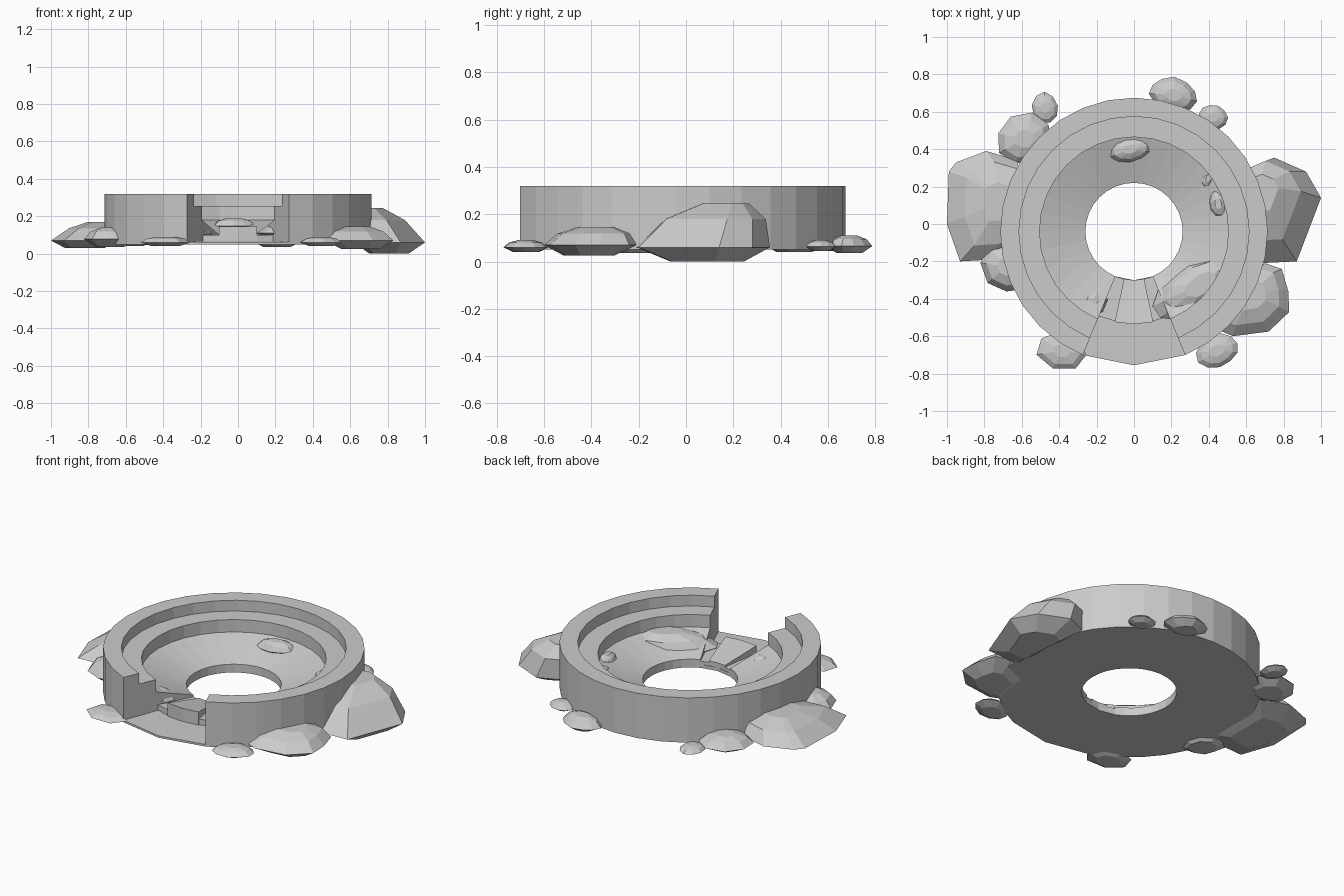
import bpy, bmesh, math, random
from mathutils import Vector

if "Cube" in bpy.data.objects:
    bpy.data.objects.remove(bpy.data.objects["Cube"])

random.seed(4)
CY = -0.04  # centre of the ring in y


def finish(name, bm):
    bmesh.ops.recalc_face_normals(bm, faces=bm.faces[:])
    me = bpy.data.meshes.new(name)
    bm.to_mesh(me)
    bm.free()
    ob = bpy.data.objects.new(name, me)
    bpy.context.collection.objects.link(ob)
    return ob


def sector(name, profile, a0, a1, n):
    """Sweep a closed (radius, z) profile between two angles, measured from the front."""
    bm = bmesh.new()
    rows = []
    for i in range(n + 1):
        a = math.radians(a0 + (a1 - a0) * i / n - 90)
        rows.append([bm.verts.new((r * math.cos(a), CY + r * math.sin(a), z)) for r, z in profile])
    m = len(profile)
    for p, q in zip(rows, rows[1:]):
        for j in range(m):
            k = (j + 1) % m
            bm.faces.new((p[j], p[k], q[k], q[j]))
    bm.faces.new(rows[0])
    bm.faces.new(rows[-1])
    return finish(name, bm)


def rock(name, outline, z0, zm, z1, top=0.4, shift=(0, 0), tilt=0.0):
    """Faceted boulder: hull of an outline repeated at four heights."""
    bm = bmesh.new()
    c = sum((Vector(p) for p in outline), Vector((0, 0))) / len(outline)
    s = Vector(shift)
    mid_scale = 0.5 + top * 0.5
    for scale, z, f in ((0.55, z0, 0), (1, zm, 0), (mid_scale + 0.08, zm + (z1 - zm) * 0.65, 0.6), (top, z1, 1)):
        for p in outline:
            v = c + (Vector(p) - c) * scale + s * f
            bm.verts.new((v.x, v.y, z + tilt * (v.x - c.x)))
    res = bmesh.ops.convex_hull(bm, input=bm.verts[:])
    junk = [v for v in res["geom_interior"] if isinstance(v, bmesh.types.BMVert)]
    bmesh.ops.delete(bm, geom=junk, context='VERTS')
    bmesh.ops.dissolve_limit(bm, angle_limit=math.radians(3), verts=bm.verts[:], edges=bm.edges[:])
    return finish(name, bm)


def pebble(name, x, y, rx, ry, z0, z1, rot=0, n=11):
    """Small boulder with a slightly irregular oval outline."""
    pts = []
    for i in range(n):
        a = 2 * math.pi * i / n
        k = random.uniform(0.92, 1.04)
        u, v = rx * k * math.cos(a), ry * k * math.sin(a)
        t = math.radians(rot)
        pts.append((x + u * math.cos(t) - v * math.sin(t), y + u * math.sin(t) + v * math.cos(t)))
    rock(name, pts, z0, z0 + (z1 - z0) * 0.4, z1, 0.35)


# Stepped ring wall with sloping basin, open at the front
sector("ring_wall", [(0.26, 0.05), (0.715, 0.05), (0.715, 0.32), (0.615, 0.32), (0.615, 0.255),
                     (0.505, 0.255), (0.505, 0.18), (0.26, 0.10)], 22.5, 337.5, 28)

# Entrance floor and stepped stones in the gap
sector("entrance_floor", [(0.26, 0.05), (0.715, 0.05), (0.715, 0.062), (0.26, 0.07)], -22.5, 22.5, 2)
sector("centre_step", [(0.26, 0.06), (0.495, 0.06), (0.495, 0.145), (0.26, 0.10)], -12, 12, 2)
for name, a in (("left_step", -22.5), ("right_step", 12)):
    sector(name, [(0.26, 0.06), (0.49, 0.06), (0.49, 0.10), (0.26, 0.09)], a, a + 10.5, 1)

# Large angular boulders at the sides
rock("right_boulder", [(0.62, 0.30), (0.75, 0.355), (0.92, 0.28), (1.0, 0.14), (0.87, -0.20), (0.66, -0.21)],
     0.0, 0.06, 0.245, 0.35, (-0.10, 0.07))
rock("left_boulder", [(-0.99, 0.28), (-0.95, 0.33), (-0.79, 0.39), (-0.62, 0.34), (-0.62, -0.15),
                      (-0.76, -0.19), (-0.93, -0.2), (-1.0, 0.0)],
     0.03, 0.07, 0.17, 0.35, (0.09, 0.02))
rock("front_right_boulder", [(0.46, -0.57), (0.53, -0.60), (0.72, -0.575), (0.83, -0.47), (0.825, -0.36),
                             (0.79, -0.24), (0.70, -0.21), (0.5, -0.3)],
     0.025, 0.07, 0.145, 0.4, (-0.03, 0.03))
rock("inner_boulder", [(0.10, -0.44), (0.13, -0.35), (0.28, -0.22), (0.40, -0.18), (0.50, -0.2),
                       (0.52, -0.35), (0.40, -0.45), (0.26, -0.52), (0.14, -0.50)],
     0.06, 0.11, 0.19, 0.4, (0.05, 0.03))

# Smaller stones around and inside the ring
for name, *args in (
    ("front_right_stone", 0.445, -0.675, 0.12, 0.09, 0.04, 0.09, 20),
    ("front_left_stone", -0.385, -0.675, 0.14, 0.105, 0.04, 0.09, -10, 7),
    ("left_stone", -0.68, -0.23, 0.15, 0.13, 0.035, 0.14, -50, 8),
    ("back_left_stone", -0.59, 0.455, 0.155, 0.14, 0.04, 0.12, 30, 8),
    ("back_left_pebble", -0.475, 0.62, 0.07, 0.085, 0.045, 0.085, 10, 9),
    ("back_stone", 0.21, 0.69, 0.135, 0.095, 0.035, 0.11, -15),
    ("back_right_pebble", 0.42, 0.57, 0.08, 0.07, 0.045, 0.09, 0),
    ("basin_back_stone", -0.02, 0.40, 0.125, 0.07, 0.12, 0.19, 12),
    ("basin_right_stone", 0.45, 0.11, 0.05, 0.085, 0.12, 0.19, 15),
    ("basin_right_pebble", 0.40, 0.245, 0.04, 0.065, 0.12, 0.18, -25),
    ("basin_left_stone", -0.23, -0.42, 0.09, 0.08, 0.07, 0.16, 10, 7),
):
    pebble(name, *args)
